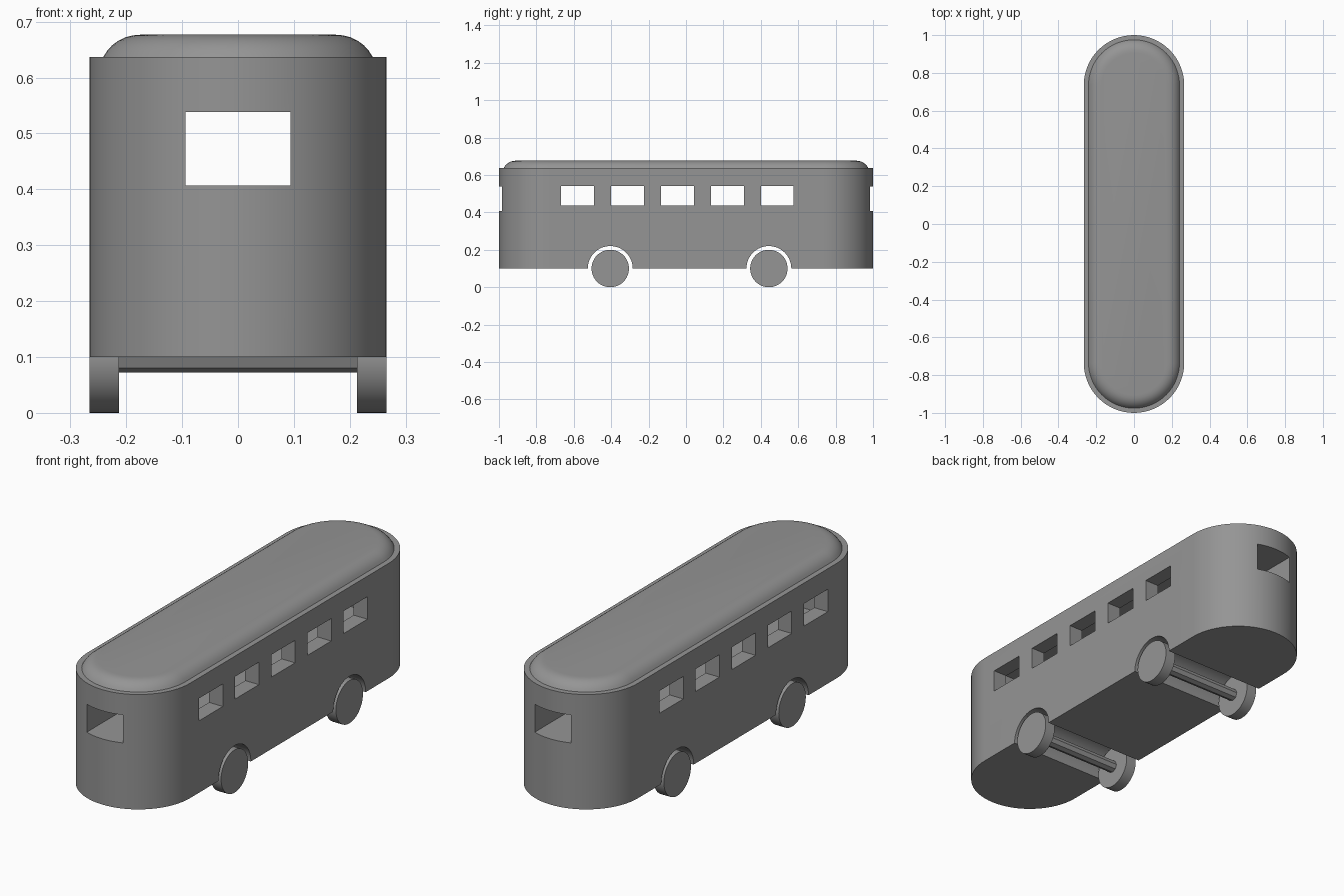
import bpy
import bmesh
from math import cos, sin, pi, radians
from mathutils import Matrix

cube = bpy.data.objects.get("Cube")
if cube:
    bpy.data.objects.remove(cube, do_unlink=True)

HALF_W = 0.266            # half width of the coach body
STRAIGHT = 1 - HALF_W     # half length of the straight sides
FLOOR, EAVES = 0.1, 0.637
WHEEL_Y = (-0.405, 0.443)
WHEEL_R = 0.1

grey = bpy.data.materials.new("plain_grey")
grey.use_nodes = True
colour = (0.3, 0.3, 0.3, 1)
grey.diffuse_color = colour
grey.node_tree.nodes["Principled BSDF"].inputs["Base Color"].default_value = colour


def finish(name, bm):
    """Turn a bmesh into a named object."""
    bmesh.ops.recalc_face_normals(bm, faces=bm.faces)
    mesh = bpy.data.meshes.new(name)
    bm.to_mesh(mesh)
    bm.free()
    mesh.materials.append(grey)
    obj = bpy.data.objects.new(name, mesh)
    bpy.context.collection.objects.link(obj)
    return obj


def smooth(obj):
    bpy.ops.object.select_all(action="DESELECT")
    obj.select_set(True)
    bpy.context.view_layer.objects.active = obj
    bpy.ops.object.shade_smooth_by_angle(angle=radians(35))


def stadium_loft(name, profile, steps=32):
    """Loft round-ended rings; profile lists (radius, height)."""
    bm = bmesh.new()
    rings = []
    for r, z in profile:
        ring = []
        for end in (1, -1):
            for i in range(steps + 1):
                a = pi * i / steps
                ring.append(bm.verts.new((end * r * cos(a), end * (STRAIGHT + r * sin(a)), z)))
        rings.append(ring)
    n = len(rings[0])
    for low, high in zip(rings, rings[1:]):
        for i in range(n):
            j = (i + 1) % n
            bm.faces.new((low[i], low[j], high[j], high[i]))
    bm.faces.new(rings[0])
    bm.faces.new(rings[-1])
    return finish(name, bm)


def box(name, xs, ys, zs):
    bm = bmesh.new()
    bmesh.ops.create_cube(bm, size=1)
    for v in bm.verts:
        for axis, (lo, hi) in enumerate((xs, ys, zs)):
            v.co[axis] = hi if v.co[axis] > 0 else lo
    return finish(name, bm)


def rod(name, r, x0, x1, y, sides):
    """Cylinder lying along x at wheel-centre height."""
    bm = bmesh.new()
    place = Matrix.Translation(((x0 + x1) / 2, y, WHEEL_R)) @ Matrix.Rotation(pi / 2, 4, "Y")
    bmesh.ops.create_cone(bm, cap_ends=True, segments=sides, radius1=r, radius2=r,
                          depth=x1 - x0, matrix=place)
    return finish(name, bm)


# Round-ended body
body = stadium_loft("coach_body", [(HALF_W, FLOOR), (HALF_W, EAVES)])

# Cabin hollow, end windows, side windows and wheel arches
cutters = [
    box("cabin_cutter", (-0.195, 0.195), (-0.72, 0.72), (0.39, 0.58)),
    box("end_window_cutter", (-0.094, 0.094), (-1.1, 1.1), (0.407, 0.538)),
]
for i in range(5):
    y = -0.58 + 0.267 * i
    cutters.append(box("side_window_cutter", (-0.4, 0.4), (y - 0.088, y + 0.088), (0.436, 0.541)))
for y in WHEEL_Y:
    cutters.append(rod("wheel_arch_cutter", 0.12, -0.4, 0.4, y, 64))

bpy.context.view_layer.objects.active = body
for cutter in cutters:
    cutter.hide_render = True
    cut = body.modifiers.new("cut", "BOOLEAN")
    cut.operation = "DIFFERENCE"
    cut.solver = "EXACT"
    cut.object = cutter
    bpy.ops.object.modifier_apply(modifier=cut.name)
    bpy.data.objects.remove(cutter, do_unlink=True)
smooth(body)

# Domed roof set in from the eaves
roof = stadium_loft("roof", [(0.241, EAVES), (0.234, 0.648), (0.225, 0.658), (0.214, 0.666),
                             (0.202, 0.672), (0.188, 0.6755), (0.172, 0.677)])
smooth(roof)

# Axles and wheels
for end, y in zip(("front", "rear"), WHEEL_Y):
    rod(end + "_axle", 0.028, -0.22, 0.22, y, 8)
    for side, s in (("left", 1), ("right", -1)):
        x0, x1 = sorted((s * 0.213, s * HALF_W))
        smooth(rod(f"{end}_{side}_wheel", WHEEL_R, x0, x1, y, 48))
